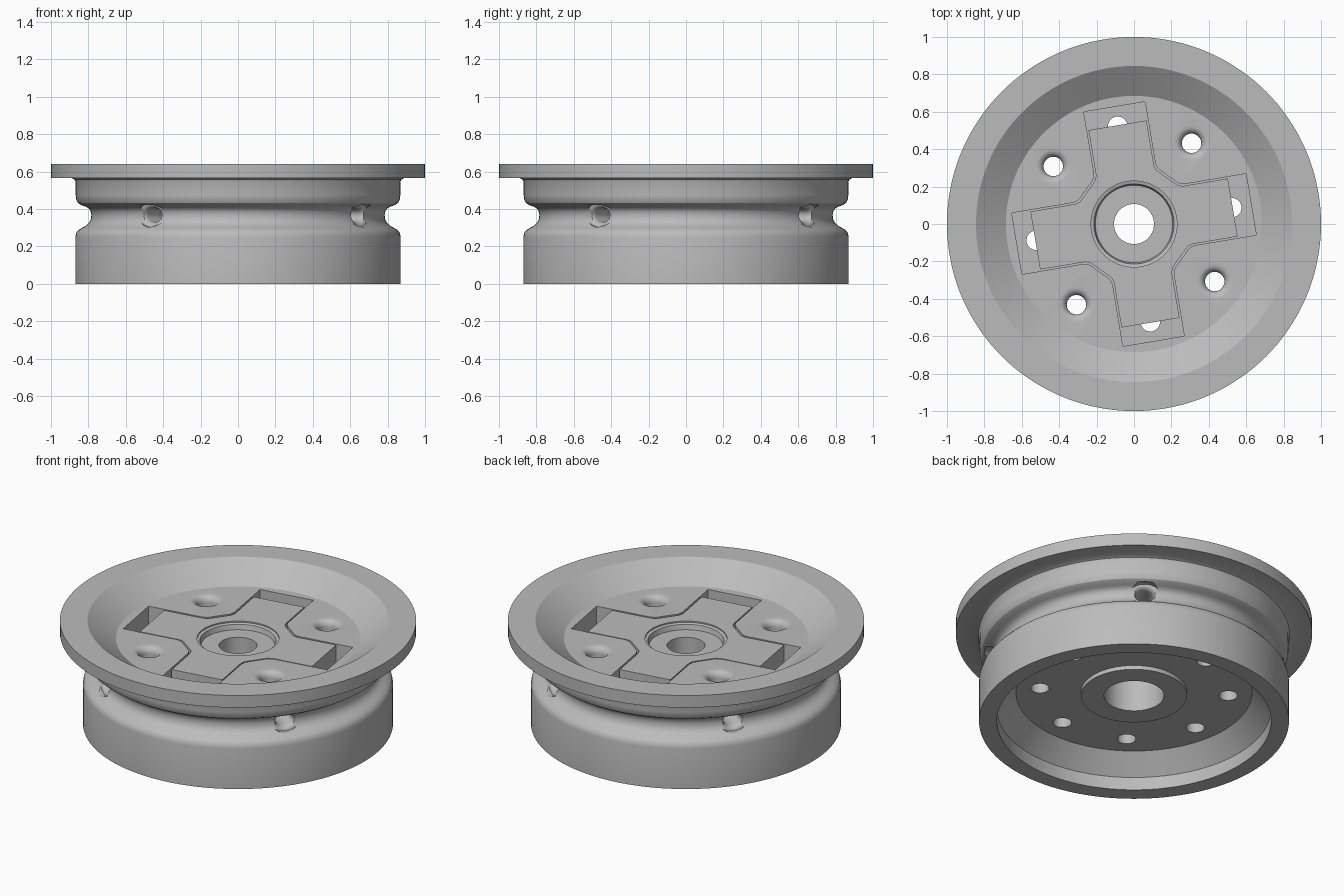
import bpy, bmesh
from math import sin, cos, pi, radians
from mathutils import Matrix

cube = bpy.data.objects.get("Cube")
if cube:
    bpy.data.objects.remove(cube)

TURN = radians(9.5)      # rotation of the spoke pattern
FLOOR = 0.53             # upper hub face
POCKET = 0.36            # bottom of the cross pocket
PLATE = 0.19             # lower hub face

metal = bpy.data.materials.new("plain grey metal")
metal.use_nodes = True
metal.diffuse_color = (0.5, 0.5, 0.5, 1)
metal.node_tree.nodes["Principled BSDF"].inputs["Base Color"].default_value = (0.5, 0.5, 0.5, 1)


def finish(bm, name):
    bmesh.ops.recalc_face_normals(bm, faces=bm.faces)
    mesh = bpy.data.meshes.new(name)
    bm.to_mesh(mesh)
    bm.free()
    mesh.materials.append(metal)
    obj = bpy.data.objects.new(name, mesh)
    bpy.context.collection.objects.link(obj)
    return obj


def lathe(name, profile, steps, closed=True, matrix=None):
    """Revolve (radius, height) points about z; open profiles get flat caps."""
    bm = bmesh.new()
    rings = [[bm.verts.new((r * cos(2 * pi * i / steps), r * sin(2 * pi * i / steps), z))
              for i in range(steps)] for r, z in profile]
    pairs = list(zip(rings, rings[1:]))
    if closed:
        pairs.append((rings[-1], rings[0]))
    else:
        bm.faces.new(rings[0])
        bm.faces.new(rings[-1])
    for a, b in pairs:
        for i in range(steps):
            j = (i + 1) % steps
            bm.faces.new((a[i], a[j], b[j], b[i]))
    if matrix:
        bm.transform(matrix)
    return finish(bm, name)


def cross(name, half, reach, corner, low, high):
    """Four-armed prism with eased inner corners."""
    d = 0.02
    quarter = [(reach, -half), (reach, half), (corner + d, half),
               (corner - d * 0.3, half + d * 0.4), (corner - d, half + d),
               (half + d, corner - d), (half + d * 0.4, corner - d * 0.3), (half, corner + d)]
    bm = bmesh.new()
    verts = []
    for k in range(4):
        a = TURN + k * pi / 2
        verts += [bm.verts.new((x * cos(a) - y * sin(a), x * sin(a) + y * cos(a), low))
                  for x, y in quarter]
    base = bm.faces.new(verts)
    top = bmesh.ops.extrude_face_region(bm, geom=[base])["geom"]
    bmesh.ops.translate(bm, vec=(0, 0, high - low),
                        verts=[v for v in top if isinstance(v, bmesh.types.BMVert)])
    return finish(bm, name)


def cut(target, cutter):
    cutter.hide_render = True
    mod = target.modifiers.new("cut", "BOOLEAN")
    mod.operation, mod.solver, mod.object = "DIFFERENCE", "EXACT", cutter
    bpy.context.view_layer.objects.active = target
    bpy.ops.object.modifier_apply(modifier=mod.name)
    bpy.data.objects.remove(cutter)


def smooth(obj):
    bpy.ops.object.select_all(action="DESELECT")
    obj.select_set(True)
    bpy.context.view_layer.objects.active = obj
    bpy.ops.object.shade_smooth_by_angle(angle=radians(28))


def flare(radius, size, top):
    """Rounded mouth of a drilled hole."""
    return [(radius + size * (1 - cos(t * pi / 12)), top - size + size * sin(t * pi / 12))
            for t in range(7)]


# Wheel body: rim, belt groove, dished hub and stepped underside
groove = [(0.87, 0.25), (0.865, 0.272), (0.852, 0.288), (0.832, 0.3), (0.81, 0.312),
          (0.795, 0.327), (0.787, 0.345), (0.784, 0.367), (0.788, 0.388), (0.798, 0.403),
          (0.815, 0.413), (0.838, 0.42), (0.855, 0.432), (0.865, 0.452), (0.868, 0.475)]
outer = [(0.87, 0)] + groove + [(0.868, 0.545), (0.874, 0.558), (0.888, 0.565),
                                (1, 0.565), (1, 0.64)]
dish = [(0.845, 0.64), (0.685, FLOOR), (0.168, FLOOR)]
underside = [(0.168, 0.165), (0.298, 0.165), (0.298, PLATE), (0.663, PLATE),
             (0.77, 0.08), (0.77, 0)]
body = lathe("wheel_body", outer + dish + underside, 144)

# Cross-shaped pocket
cut(body, cross("pocket_cutter", 0.166, 0.635, 0.28, POCKET, 0.7))

# Eight holes through the hub, the four outside the pocket with rounded mouths
for k in range(8):
    a = TURN + k * pi / 4
    place = Matrix.Translation((0.53 * cos(a), 0.53 * sin(a), 0))
    if k % 2:
        shape = [(0.052, 0.1)] + flare(0.052, 0.04, FLOOR) + [(0.092, 0.6)]
    else:
        shape = [(0.052, 0.1), (0.052, 0.45)]
    cut(body, lathe("hole_cutter", shape, 32, False, place))

# Four radial holes from the groove into the bolt holes
for k in range(4):
    a = TURN + pi / 4 + k * pi / 2
    aim = (Matrix.Translation((0, 0, 0.367)) @ Matrix.Rotation(a, 4, "Z")
           @ Matrix.Diagonal((1, 1, 0.75, 1)) @ Matrix.Rotation(pi / 2, 4, "Y"))
    shape = [(0.05, 0.53)] + flare(0.05, 0.035, 0.795) + [(0.085, 0.84)]
    cut(body, lathe("radial_cutter", shape, 32, False, aim))
smooth(body)

# Cross insert with a counterbored centre hole
insert = cross("cross_insert", 0.157, 0.535, 0.272, POCKET + 0.001, FLOOR - 0.002)
bore = [(0.107, 0.2), (0.107, 0.485), (0.207, 0.485), (0.214, 0.515), (0.23, 0.52), (0.23, 0.6)]
cut(insert, lathe("bore_cutter", bore, 64, False))
smooth(insert)
